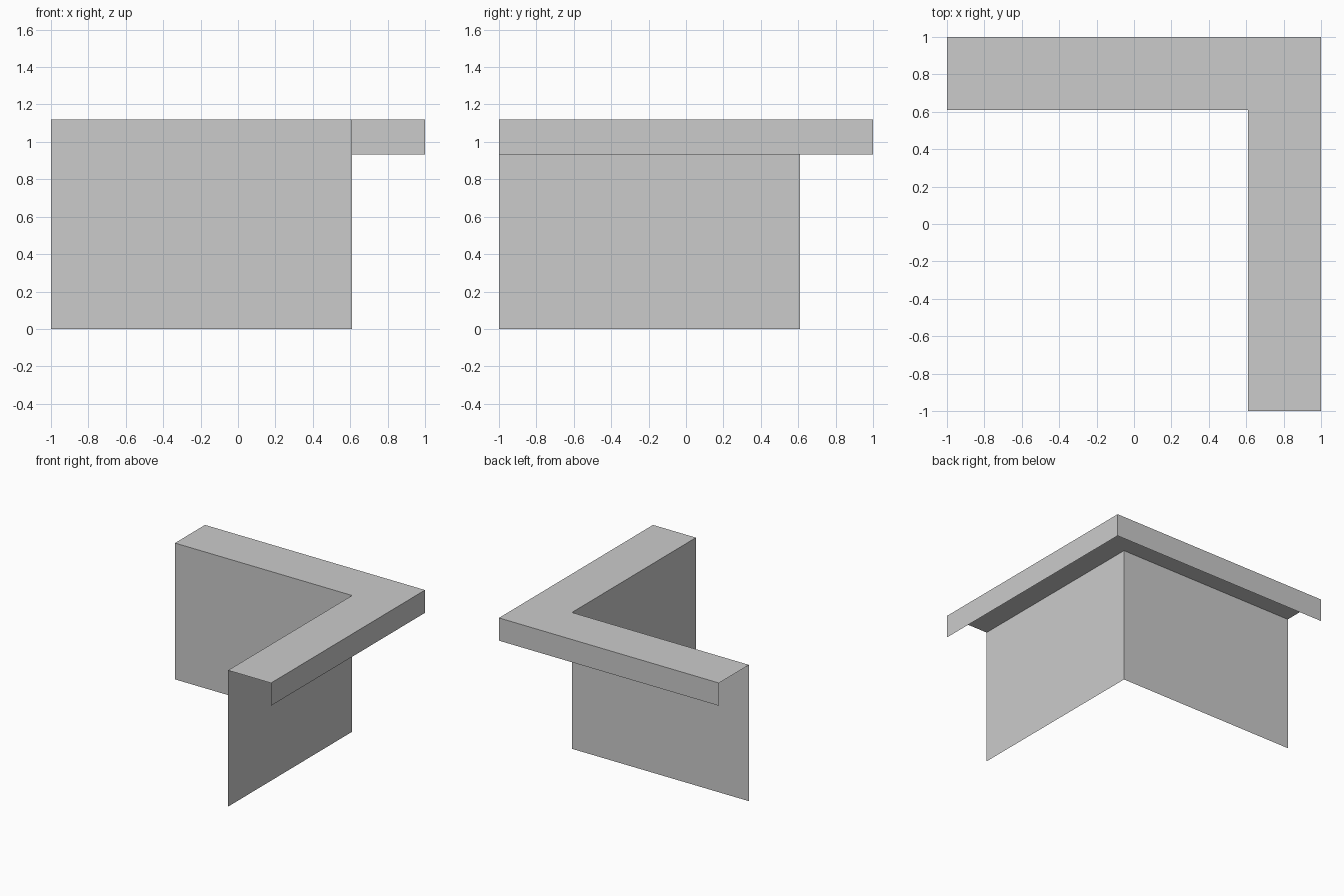
import bpy
import bmesh

cube = bpy.data.objects.get("Cube")
if cube:
    bpy.data.objects.remove(cube, do_unlink=True)

# One plain grey for every part
grey = bpy.data.materials.new("plain grey")
grey.use_nodes = True
colour = (0.6, 0.6, 0.6, 1)
grey.diffuse_color = colour
grey.node_tree.nodes["Principled BSDF"].inputs["Base Color"].default_value = colour

INNER, OUTER = 0.61, 1.0
TOP, LIP = 1.12, 0.933
END = -1.0


def corner_path(bm, reach, height):
    """Three points of an L-shaped line around the corner."""
    return [bm.verts.new((x, y, height))
            for x, y in ((END, reach), (reach, reach), (reach, END))]


def corner_strip(name, start, end):
    """Open sheet around the corner between two (reach, height) profile points."""
    bm = bmesh.new()
    a, b = corner_path(bm, *start), corner_path(bm, *end)
    for i in range(2):
        bm.faces.new((a[i], a[i + 1], b[i + 1], b[i]))
    mesh = bpy.data.meshes.new(name)
    bm.to_mesh(mesh)
    bm.free()
    mesh.materials.append(grey)
    bpy.context.collection.objects.link(bpy.data.objects.new(name, mesh))


# Thin wall, flat ledge on top of it, and the lip hanging from the ledge's outer edge
corner_strip("corner_wall", (INNER, 0), (INNER, TOP))
corner_strip("top_ledge", (INNER, TOP), (OUTER, TOP))
corner_strip("outer_lip", (OUTER, TOP), (OUTER, LIP))
